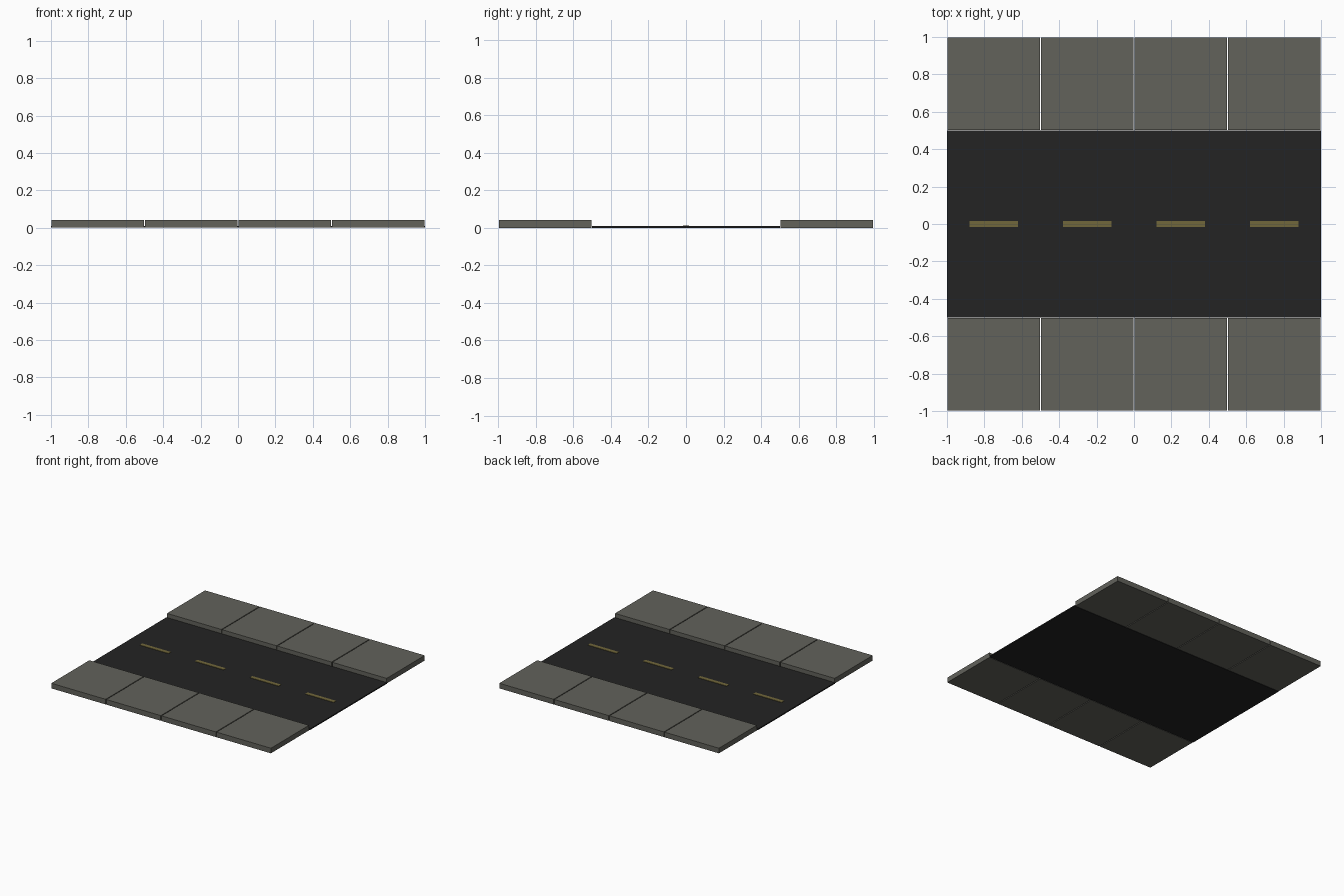
import bpy

if "Cube" in bpy.data.objects:
    bpy.data.objects.remove(bpy.data.objects["Cube"])


def material(name, rgb):
    m = bpy.data.materials.new(name)
    m.diffuse_color = (*rgb, 1.0)
    m.use_nodes = True
    m.node_tree.nodes["Principled BSDF"].inputs["Base Color"].default_value = m.diffuse_color
    return m


def box(name, x, y, z0, z1, sx, sy, mat):
    bpy.ops.mesh.primitive_cube_add(size=1, location=(x, y, (z0 + z1) / 2))
    o = bpy.context.object
    o.name = name
    o.scale = (sx, sy, z1 - z0)
    bpy.ops.object.transform_apply(location=False, rotation=False, scale=True)
    o.data.materials.append(mat)
    return o


asphalt = material("asphalt", (0.017, 0.017, 0.017))
concrete = material("concrete", (0.122, 0.122, 0.105))
paint = material("yellow_paint", (0.165, 0.135, 0.043))

# Road surface
box("road", 0, 0, 0, 0.01, 2, 1, asphalt)

for i, x in enumerate((-0.75, -0.25, 0.25, 0.75)):
    # Centre line dash
    box(f"lane_dash_{i}", x, 0, 0.008, 0.013, 0.26, 0.032, paint)
    # Pavement slabs on both sides, separated by narrow joints
    for side, y in (("front", -0.75), ("back", 0.75)):
        box(f"pavement_slab_{side}_{i}", x, y, 0, 0.042, 0.493, 0.493, concrete)
